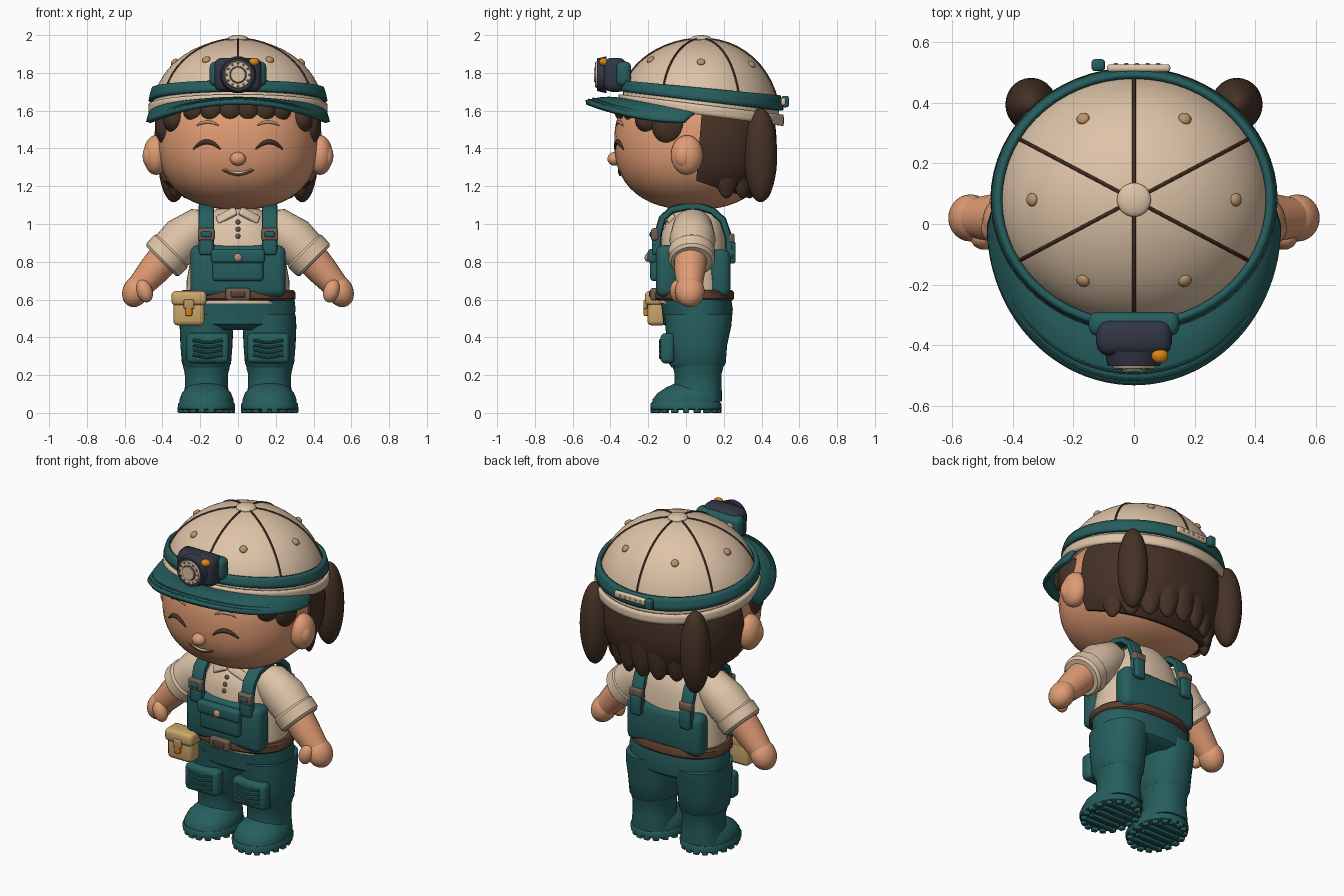
import bpy, bmesh, math
from math import sin, cos, pi, radians
from mathutils import Vector, Matrix, Euler

if "Cube" in bpy.data.objects:
    bpy.data.objects.remove(bpy.data.objects["Cube"])


def material(name, r, g, b):
    m = bpy.data.materials.new(name)
    m.diffuse_color = [((c / 255 + 0.055) / 1.055) ** 2.4 for c in (r, g, b)] + [1]
    m.use_nodes = True
    m.node_tree.nodes["Principled BSDF"].inputs["Base Color"].default_value = m.diffuse_color
    return m


CREAM, TEAL = material("cream", 222, 196, 168), material("teal", 38, 94, 94)
SKIN, HAIR = material("skin", 224, 156, 116), material("dark brown", 70, 50, 38)
NAVY, ORANGE = material("navy", 50, 54, 68), material("orange", 220, 132, 25)
TAN, LEATHER = material("tan", 204, 168, 108), material("leather", 92, 62, 46)
BRONZE, METAL = material("bronze", 186, 148, 106), material("brown metal", 112, 92, 80)


def finish(bm, name, mat, thick=0, closed=True):
    if closed:
        bmesh.ops.recalc_face_normals(bm, faces=bm.faces)
    me = bpy.data.meshes.new(name)
    bm.to_mesh(me)
    bm.free()
    me.materials.append(mat)
    me.shade_smooth()
    me.set_sharp_from_angle(angle=radians(42))
    ob = bpy.data.objects.new(name, me)
    bpy.context.collection.objects.link(ob)
    if thick:
        mod = ob.modifiers.new("thickness", 'SOLIDIFY')
        mod.thickness, mod.offset = thick, 0
    return ob


def place(loc, size, rot):
    return Matrix.LocRotScale(Vector(loc), Euler([radians(a) for a in rot]), Vector(size))


def ball_mesh(loc, size, rot=(0, 0, 0), p=2, seg=28):
    bm = bmesh.new()
    bmesh.ops.create_uvsphere(bm, u_segments=seg, v_segments=seg * 2 // 3, radius=1)
    for v in bm.verts:
        v.co /= sum(abs(c) ** p for c in v.co) ** (1 / p)
    bm.transform(place(loc, size, rot))
    return bm


def ball(name, mat, loc, size, rot=(0, 0, 0), p=2, seg=28):
    return finish(ball_mesh(loc, size, rot, p, seg), name, mat)


def box(name, mat, loc, size, bevel=0.01, rot=(0, 0, 0)):
    bm = bmesh.new()
    bmesh.ops.create_cube(bm, size=1)
    bm.transform(Matrix.Diagonal((*size, 1)))
    bmesh.ops.bevel(bm, geom=bm.edges[:], offset=min(bevel, min(size) * 0.45), segments=3,
                    profile=0.5, affect='EDGES')
    bm.transform(place(loc, (1, 1, 1), rot))
    return finish(bm, name, mat)


def disc(name, mat, loc, r, depth, rot=(90, 0, 0)):
    bm = bmesh.new()
    bmesh.ops.create_cone(bm, cap_ends=True, segments=28, radius1=r, radius2=r * 0.88, depth=depth)
    bm.transform(place(loc, (1, 1, 1), rot))
    return finish(bm, name, mat)


def skin_rings(rings, name, mat):
    bm = bmesh.new()
    loops = [[bm.verts.new(c) for c in ring] for ring in rings]
    n = len(loops[0])
    for a, b in zip(loops, loops[1:]):
        for i in range(n):
            bm.faces.new((a[i], a[(i + 1) % n], b[(i + 1) % n], b[i]))
    bm.faces.new(loops[0])
    bm.faces.new(loops[-1])
    return finish(bm, name, mat)


def oval(p, n):
    for i in range(n):
        a = 2 * pi * i / n
        c, s = cos(a), sin(a)
        k = (abs(c) ** p + abs(s) ** p) ** (-1 / p)
        yield c * k, s * k


def loft(name, mat, x, rings, p=2.3, n=36):
    """rings: (z, half width, half depth, y centre)"""
    return skin_rings([[(x + c * rx, y + s * ry, z) for c, s in oval(p, n)]
                       for z, rx, ry, y in rings], name, mat)


def sweep(name, mat, pts, radii, side=(0, 1, 0), flat=1, p=2, n=20):
    """radii along the side axis; flat scales the other axis"""
    pts = [Vector(q) for q in pts]
    if not isinstance(radii, (list, tuple)):
        radii = [radii] * len(pts)
    rings = []
    for i, q in enumerate(pts):
        t = (pts[min(i + 1, len(pts) - 1)] - pts[max(i - 1, 0)]).normalized()
        nrm = t.cross(Vector(side)).normalized()
        sd = nrm.cross(t)
        rings.append([q + sd * c * radii[i] + nrm * s * radii[i] * flat for c, s in oval(p, n)])
    return skin_rings(rings, name, mat)


def grid(name, mat, fn, nu, nv, thick=0):
    bm = bmesh.new()
    vs = [[bm.verts.new(fn(u / nu, v / nv)) for u in range(nu + 1)] for v in range(nv + 1)]
    for v in range(nv):
        for u in range(nu):
            bm.faces.new((vs[v][u], vs[v][u + 1], vs[v + 1][u + 1], vs[v + 1][u]))
    bmesh.ops.remove_doubles(bm, verts=bm.verts, dist=1e-5)
    return finish(bm, name, mat, thick, closed=False)


# Head and face
HC, HR, HP = (0, 0.04, 1.435), (0.425, 0.42, 0.36), 2.35
ball("head", SKIN, HC, HR, p=HP, seg=44)


def face(x, z, out=0.0):
    k = 1 - abs(x / HR[0]) ** HP - abs((z - HC[2]) / HR[2]) ** HP
    return Vector((x, HC[1] - HR[1] * max(k, 0) ** (1 / HP) - out, z))


def face_arc(name, mat, cx, cz, half, rise, r):
    ts = [i / 6 - 1 for i in range(13)]
    sweep(name, mat, [face(cx + half * t, cz + rise * (1 - t * t), 0.002) for t in ts],
          [r * (1.1 - 0.8 * t * t) for t in ts], n=10)


ball("nose", SKIN, face(0, 1.345, 0.005), (0.042, 0.038, 0.036))
face_arc("mouth", LEATHER, 0, 1.287, 0.085, -0.025, 0.007)
face_arc("lip", CREAM, 0, 1.293, 0.07, -0.022, 0.006)
for s in (-1, 1):
    face_arc("closed_eye", HAIR, s * 0.165, 1.395, 0.072, 0.04, 0.012)
    face_arc("eyebrow", BRONZE, s * 0.16, 1.52, 0.06, 0.02, 0.008)
    ball("ear", SKIN, (s * 0.435, 0.005, 1.365), (0.066, 0.085, 0.105))
    ball("inner_ear", SKIN, (s * 0.47, -0.015, 1.36), (0.035, 0.045, 0.06))
    ball("temple_hair", HAIR, (s * 0.385, -0.09, 1.52), (0.055, 0.09, 0.1))
    ball("temple_lock", HAIR, (s * 0.335, -0.19, 1.55), (0.06, 0.08, 0.07))
    ball("corner_lock", HAIR, (s * 0.34, 0.395, 1.365), (0.085, 0.088, 0.25))
for x in (-0.23, -0.14, -0.04, 0.05, 0.14, 0.22):
    ball("fringe_lock", HAIR, face(x, 1.6, -0.02), (0.06, 0.05, 0.06))

# Back hair: trimmed shell with hanging locks
bm = ball_mesh(HC, [r * 1.045 for r in HR], p=HP, seg=44)
for co, no in (((0, 0.06, 1.3), (0, -1, 0.08)), ((0, 0.05, 1.23), (0, -0.33, -1))):
    cut = bmesh.ops.bisect_plane(bm, geom=bm.verts[:] + bm.edges[:] + bm.faces[:],
                                 plane_co=co, plane_no=no, clear_outer=True)
    bmesh.ops.holes_fill(bm, edges=[e for e in bm.edges if e.is_boundary])
finish(bm, "back_hair", HAIR)
for i in range(9):
    a = radians(26 + 16 * i)
    ball("back_lock", HAIR, (0.37 * cos(a), 0.05 + 0.375 * sin(a), 1.385), (0.05, 0.08, 0.25),
         rot=(0, 0, math.degrees(a)))


# Cap: tilted dome, with h running from rim (0) to top (1)
def cap(a, h, d=0.0):
    c = math.sqrt(max(0, 1 - h * h))
    return Vector(((0.452 + d) * c * cos(a), 0.08 + (0.415 + d) * c * sin(a),
                   1.605 + (0.375 + d) * h - 0.058 * c * sin(a) * (1 - max(h, 0))))


grid("cap_crown", CREAM, lambda u, v: cap(2 * pi * u, sin(pi / 2 * v)), 60, 16)
grid("cap_band", TEAL, lambda u, v: cap(2 * pi * u, 0.12 + 0.17 * v, 0.014), 60, 3, 0.022)
grid("cap_lip", CREAM, lambda u, v: cap(2 * pi * u, -0.07 + 0.14 * v, 0.014), 60, 3, 0.018)
ball("cap_button", CREAM, cap(0, 1), (0.056, 0.056, 0.02))
for k in range(6):
    a = radians(30 + 60 * k)
    sweep("cap_seam", LEATHER, [cap(a, sin(radians(14 + 7 * j)), 0.001) for j in range(11)],
          0.006, side=(-sin(a), cos(a), 0), n=8)
    a += pi / 6
    q = cap(a, 0.67, 0.002)
    ball("cap_vent", BRONZE, q, (0.022, 0.022, 0.014), rot=(0, 42, math.degrees(a)), seg=16)


def brim(u, v):
    a = pi * (1 + u)
    inner = cap(a, -0.02)
    outer = Vector((0.475 * cos(a), 0.525 * sin(a) - 0.005, 1.643 - 0.105 * cos(a) ** 2))
    q = inner.lerp(outer, v)
    q.z += 0.012 * sin(pi * v)
    return q


grid("cap_brim", TEAL, brim, 48, 8, 0.024)
for v in (0.8, 0.92):
    sweep("brim_stitch", TEAL, [brim(0.03 + 0.94 * i / 30, v) + Vector((0, 0, 0.012))
                                for i in range(31)], 0.005, side=(0, 0, 1), n=8)
box("cap_strap", CREAM, (0.015, 0.515, 1.648), (0.21, 0.025, 0.04), 0.01)
box("cap_strap_clip", TEAL, (-0.118, 0.525, 1.648), (0.045, 0.04, 0.06), 0.012)
for i in range(5):
    ball("strap_hole", BRONZE, (-0.06 + 0.035 * i, 0.528, 1.648), (0.008, 0.004, 0.008), seg=10)

# Headlamp
box("lamp_mount", TEAL, (0, -0.33, 1.795), (0.3, 0.08, 0.13), 0.03)
box("lamp_body", NAVY, (0, -0.375, 1.79), (0.25, 0.12, 0.18), 0.04)
disc("lamp_ring", NAVY, (0, -0.445, 1.79), 0.098, 0.05)
disc("lamp_lens", CREAM, (0, -0.47, 1.79), 0.077, 0.016)
disc("lens_groove", METAL, (0, -0.476, 1.79), 0.05, 0.01)
disc("lens_center", CREAM, (0, -0.48, 1.79), 0.043, 0.012)
for k in range(12):
    a = pi * k / 6
    ball("lens_dot", METAL, (0.06 * cos(a), -0.478, 1.79 + 0.06 * sin(a)), (0.006, 0.004, 0.006), seg=8)
ball("lamp_switch", ORANGE, (0.085, -0.435, 1.858), (0.028, 0.025, 0.022))

# Shirt and neck
loft("neck", SKIN, 0, [(1.02, 0.1, 0.085, 0.06), (1.14, 0.1, 0.085, 0.06)], p=2)
loft("shirt", CREAM, 0, [(0.58, 0.275, 0.185, 0.045), (0.7, 0.272, 0.185, 0.04), (0.85, 0.245, 0.18, 0.04),
                         (0.95, 0.22, 0.17, 0.04), (1.01, 0.19, 0.15, 0.045), (1.05, 0.15, 0.125, 0.05),
                         (1.08, 0.115, 0.1, 0.055)])
for z, y in ((1.01, -0.108), (0.972, -0.126), (0.935, -0.134)):
    ball("shirt_button", METAL, (0, y, z), (0.013, 0.01, 0.013), seg=14)
for s in (-1, 1):
    box("collar", CREAM, (s * 0.06, -0.085, 1.045), (0.115, 0.025, 0.05), 0.01, (-30, s * 28, s * 12))
    # Arms
    sweep("sleeve", CREAM, [(s * 0.13, 0.035, 1.0), (s * 0.2, 0.035, 0.985), (s * 0.29, 0.035, 0.92),
                            (s * 0.39, 0.03, 0.82)], [0.07, 0.105, 0.122, 0.112], n=28)
    sweep("sleeve_cuff", CREAM, [(s * 0.345, 0.03, 0.865), (s * 0.355, 0.03, 0.855),
                                 (s * 0.398, 0.03, 0.812), (s * 0.408, 0.03, 0.802)],
          [0.112, 0.124, 0.122, 0.108], n=28)
    sweep("forearm", SKIN, [(s * 0.38, 0.025, 0.83), (s * 0.45, 0.02, 0.75), (s * 0.52, 0.02, 0.67)],
          [0.09, 0.082, 0.068], n=24)
    ball("hand", SKIN, (s * 0.54, 0.02, 0.645), (0.07, 0.078, 0.088), rot=(0, s * -25, 0))
    ball("thumb", SKIN, (s * 0.495, -0.045, 0.645), (0.042, 0.04, 0.062), rot=(0, s * 20, 0))

# Overalls: bib, pocket, straps
box("front_bib", TEAL, (0, -0.1, 0.75), (0.505, 0.12, 0.275), 0.04)
box("back_bib", TEAL, (0, 0.18, 0.74), (0.505, 0.11, 0.25), 0.04)
box("bib_pocket", TEAL, (0, -0.165, 0.775), (0.27, 0.05, 0.155), 0.02)
box("pocket_flap", TEAL, (0, -0.178, 0.83), (0.285, 0.05, 0.075), 0.018)
ball("pocket_button", BRONZE, (0, -0.205, 0.822), (0.022, 0.014, 0.022), seg=18)
STRAP = [(-0.15, 0.84), (-0.148, 0.95), (-0.125, 1.03), (-0.075, 1.075), (0, 1.092), (0.07, 1.092),
         (0.14, 1.07), (0.195, 1.02), (0.225, 0.93), (0.232, 0.8)]
for s in (-1, 1):
    sweep("shoulder_strap", TEAL, [(s * 0.168, y, z) for y, z in STRAP], 0.04, side=(1, 0, 0), flat=0.5, p=4)
    box("strap_tab", TEAL, (s * 0.168, -0.16, 0.885), (0.075, 0.04, 0.1), 0.015)
    box("strap_buckle", METAL, (s * 0.168, -0.165, 0.945), (0.09, 0.04, 0.065), 0.012)
    box("buckle_slot", TEAL, (s * 0.168, -0.172, 0.945), (0.055, 0.04, 0.03), 0.008)
    box("back_buckle", METAL, (s * 0.168, 0.24, 0.925), (0.085, 0.035, 0.05), 0.012)
    box("back_tab", TEAL, (s * 0.168, 0.24, 0.85), (0.07, 0.045, 0.12), 0.015)

# Belt, hips and pouch
loft("belt", LEATHER, 0, [(0.595, 0.295, 0.2, 0.045), (0.605, 0.305, 0.21, 0.045),
                          (0.64, 0.303, 0.208, 0.045), (0.65, 0.293, 0.198, 0.045)], n=48)
box("belt_buckle", METAL, (0, -0.17, 0.628), (0.13, 0.04, 0.065), 0.012)
box("buckle_plate", LEATHER, (0, -0.178, 0.628), (0.075, 0.035, 0.032), 0.006)
loft("hips", TEAL, 0, [(0.44, 0.24, 0.14, 0.06), (0.47, 0.295, 0.18, 0.06), (0.55, 0.305, 0.188, 0.06),
                       (0.61, 0.298, 0.188, 0.05)], n=48)
box("pouch", TAN, (-0.26, -0.155, 0.545), (0.165, 0.1, 0.165), 0.025)
box("pouch_flap", TAN, (-0.26, -0.16, 0.607), (0.185, 0.115, 0.075), 0.022)
box("pouch_strap", BRONZE, (-0.26, -0.215, 0.575), (0.055, 0.02, 0.05), 0.008)
box("pouch_latch", ORANGE, (-0.26, -0.212, 0.545), (0.036, 0.025, 0.065), 0.008)

# Legs, knee pads and boots
for s in (-1, 1):
    x = s * 0.167
    loft("leg", TEAL, x, [(0.24, 0.115, 0.135, 0.06), (0.26, 0.13, 0.15, 0.06), (0.36, 0.138, 0.158, 0.06),
                          (0.46, 0.142, 0.175, 0.065), (0.52, 0.138, 0.18, 0.065)])
    box("knee_pad", TEAL, (s * 0.16, -0.098, 0.342), (0.225, 0.075, 0.16), 0.025)
    for k in range(4):
        sweep("pad_ridge", TEAL, [(s * 0.16 + 0.016 * j, -0.136, 0.378 - 0.026 * k - 0.006 * cos(j * pi / 5))
                                  for j in range(-5, 6)], 0.008, n=8)
    loft("boot_shaft", TEAL, x, [(0.06, 0.125, 0.13, 0.06), (0.14, 0.114, 0.125, 0.064),
                                 (0.21, 0.115, 0.125, 0.064), (0.235, 0.122, 0.132, 0.064),
                                 (0.25, 0.124, 0.134, 0.064), (0.262, 0.115, 0.125, 0.064)])
    loft("boot_foot", TEAL, x, [(0.03, 0.143, 0.18, 0.0), (0.07, 0.143, 0.178, 0.0), (0.105, 0.13, 0.16, 0.01),
                                (0.135, 0.105, 0.135, 0.03), (0.16, 0.08, 0.1, 0.05)])
    loft("boot_sole", TEAL, x, [(0.015, 0.142, 0.178, 0), (0.02, 0.15, 0.187, 0), (0.045, 0.152, 0.189, 0),
                                (0.055, 0.145, 0.182, 0)])
    for k in range(18):
        a = 2 * pi * k / 18
        box("sole_cleat", TEAL, (x + 0.135 * cos(a), 0.172 * sin(a), 0.018), (0.034, 0.034, 0.036),
            0.006, (0, 0, math.degrees(a)))
    for k in range(5):
        box("sole_bar", TEAL, (x, -0.11 + 0.055 * k, 0.01), (0.2, 0.026, 0.02), 0.004)
